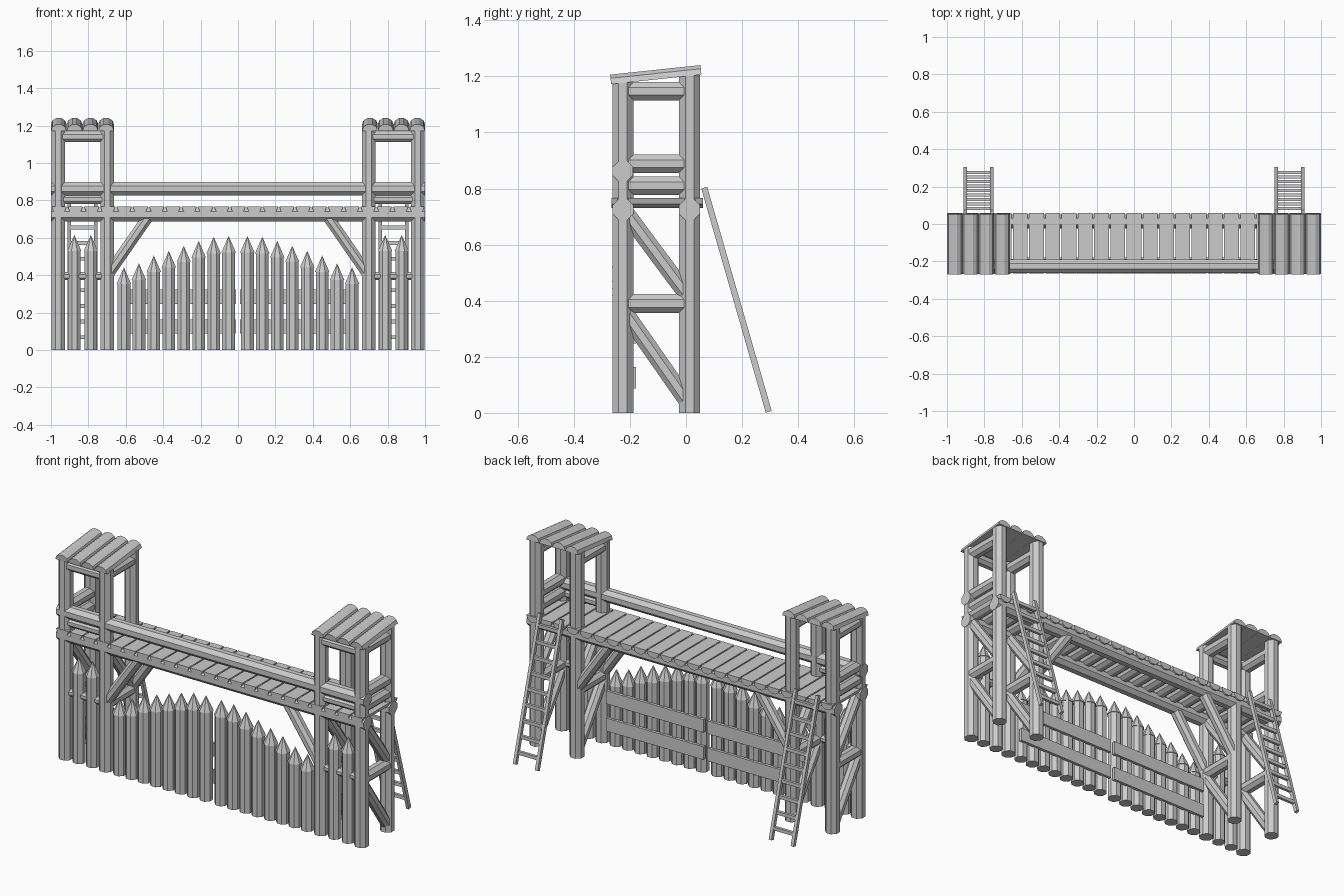
import bpy, bmesh
from math import sin, cos, pi
from mathutils import Vector

if "Cube" in bpy.data.objects:
    bpy.data.objects.remove(bpy.data.objects["Cube"])

OCT = [(cos(pi / 8 + i * pi / 4) * 1.06, sin(pi / 8 + i * pi / 4) * 1.06) for i in range(8)]
HALF = [(cos(i * pi / 5), sin(i * pi / 5)) for i in range(6)]
BOX = [(-1, -1), (1, -1), (1, 1), (-1, 1)]


def prism(name, a, b, su, sv=None, profile=OCT, tip=None):
    """Sweep a profile from a to b; tip adds a pointed end of that length."""
    a, b = Vector(a), Vector(b)
    sv = su if sv is None else sv
    w = (b - a).normalized()
    up = Vector((0, 1, 0)) if abs(w.z) > 0.99 else Vector((0, 0, 1))
    u = w.cross(up).normalized()
    v = u.cross(w)
    bm = bmesh.new()

    def ring(c, k=1.0):
        return [bm.verts.new(c + u * p * su * k + v * q * sv * k) for p, q in profile]

    def bridge(r0, r1):
        n = len(r0)
        for i in range(n):
            bm.faces.new((r0[i], r0[(i + 1) % n], r1[(i + 1) % n], r1[i]))

    r0, r1 = ring(a), ring(b)
    bm.faces.new(r0)
    bridge(r0, r1)
    if tip:
        r2 = ring(b, 1.12)
        bridge(r1, r2)
        apex = bm.verts.new(b + w * tip)
        for i in range(len(r2)):
            bm.faces.new((r2[i], r2[(i + 1) % len(r2)], apex))
    else:
        bm.faces.new(r1)
    bmesh.ops.recalc_face_normals(bm, faces=bm.faces)
    me = bpy.data.meshes.new(name)
    bm.to_mesh(me)
    bm.free()
    ob = bpy.data.objects.new(name, me)
    bpy.context.collection.objects.link(ob)
    return ob


F, B = -0.225, 0.013          # front and back post rows
XO, XI = 0.961, 0.699         # outer and inner post columns

# long beams under the deck and the front railing
for y in (F, B):
    prism("deck_beam", (-1, y, 0.725), (1, y, 0.725), 0.038)
prism("railing", (-1, F, 0.862), (1, F, 0.862), 0.037)

# deck of half logs, flat side up
N = 23
step = 2 / N
for i in range(N):
    x = -1 + step * (i + 0.5)
    prism("deck_plank", (x, -0.265, 0.766), (x, 0.06, 0.766), step / 2 - 0.004, -0.037, HALF)

for s in (-1, 1):
    # tower posts
    for x in (XO, XI):
        prism("front_post", (s * x, F, 0), (s * x, F, 1.182), 0.038)
        prism("back_post", (s * x, B, 0), (s * x, B, 1.205), 0.038)
        # side cross beams and diagonal braces
        prism("side_beam", (s * x, F, 0.39), (s * x, B, 0.39), 0.034)
        prism("top_side_beam", (s * x, F, 1.147), (s * x, B, 1.147), 0.034)
        prism("upper_brace", (s * x, -0.215, 0.715), (s * x, 0.012, 0.41), 0.03)
        prism("lower_brace", (s * x, -0.215, 0.355), (s * x, 0.012, 0.03), 0.03)
    # outer guard rails
    for z in (0.81, 0.888):
        prism("side_rail", (s * XO, F, z), (s * XO, B, z), 0.034)
    # short front beams
    for z, r in ((0.395, 0.022), (0.805, 0.025), (1.14, 0.03)):
        prism("front_beam", (s * XI, F, z), (s * XO, F, z), r)
    # knee braces towards the span
    for y in (F, B):
        prism("knee_brace", (s * 0.69, y, 0.41), (s * 0.475, y, 0.72), 0.03)
    # sloped roof of half logs
    for i in range(4):
        x = s * (0.705 + i * 0.0845)
        prism("roof_log", (x, -0.267, 1.172), (x, 0.055, 1.206), 0.042, 0.036, HALF)
    # pointed palisade logs inside the tower front
    for x in (0.787, 0.875):
        prism("tower_stake", (s * x, F, 0), (s * x, F, 0.53), 0.034, tip=0.085)
    # gate leaf of pointed stakes stepping up to the centre
    for i, z in enumerate((0.61, 0.605, 0.583, 0.557, 0.53, 0.505, 0.463, 0.442)):
        x = s * (0.05 + i * 0.08)
        prism("gate_stake", (x, F, 0), (x, F, z - 0.088), 0.035, tip=0.088)
    for z in (0.125, 0.285):
        prism("gate_batten", (s * 0.012, -0.187, z), (s * 0.645, -0.187, z), 0.009, 0.038, BOX)
    # ladder
    foot, head = Vector((0, 0.295, 0.004)), Vector((0, 0.065, 0.803))
    for x in (0.76, 0.903):
        o = Vector((s * x, 0, 0))
        prism("ladder_rail", foot + o, head + o, 0.009, 0.011, BOX)
    for i in range(9):
        p = foot.lerp(head, 0.08 + i * 0.105)
        prism("ladder_rung", p + Vector((s * 0.76, 0, 0)), p + Vector((s * 0.903, 0, 0)), 0.008, 0.01, BOX)
